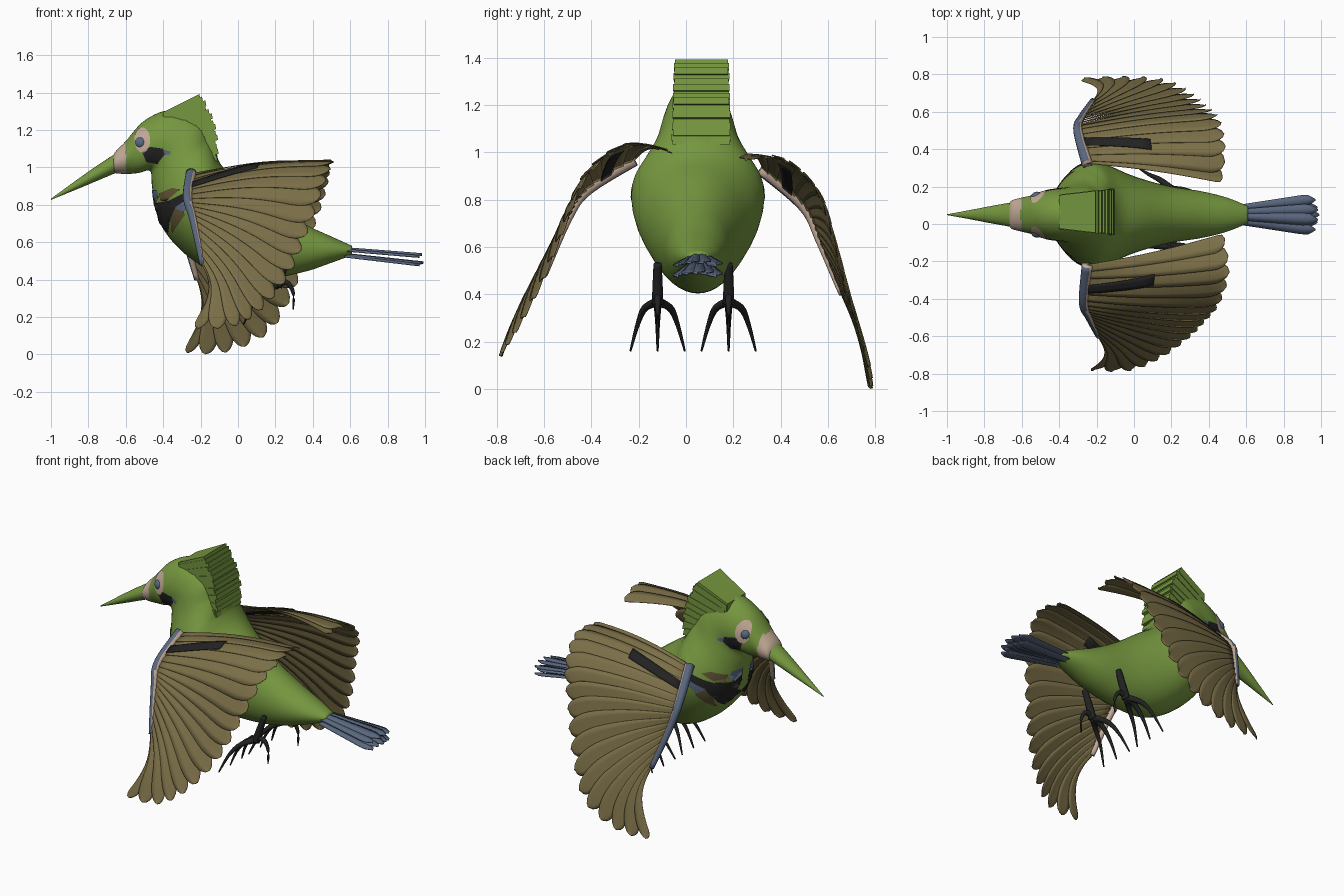
import bpy, bmesh, math
from mathutils import Vector as V
from mathutils.bvhtree import BVHTree

if "Cube" in bpy.data.objects:
    bpy.data.objects.remove(bpy.data.objects["Cube"])

MID = 0.05  # y of the body's centre plane


def material(name, rgb):
    m = bpy.data.materials.new(name)
    m.use_nodes = True
    m.diffuse_color = (*rgb, 1)
    m.node_tree.nodes["Principled BSDF"].inputs["Base Color"].default_value = (*rgb, 1)
    return m


green = material("leaf green", (.18, .31, .05))
olive = material("olive brown", (.2, .16, .065))
blue = material("slate blue", (.1, .135, .21))
beige = material("pinkish beige", (.54, .4, .31))
black = material("soft black", (.016, .016, .017))
brown = material("dark brown", (.12, .09, .035))


def spline(pts, t):
    """Catmull-Rom point through pts, t from 0 to 1"""
    n = len(pts) - 1
    x = min(max(t, 0), 1) * n
    i = min(int(x), n - 1)
    u = x - i
    p = [V(pts[min(max(i + k, 0), n)]) for k in (-1, 0, 1, 2)]
    return p[1] + (p[2] - p[0]) * (u / 2) + (p[0] * 2 - p[1] * 5 + p[2] * 4 - p[3]) * (u * u / 2) \
        + (p[1] * 3 - p[0] - p[2] * 3 + p[3]) * (u ** 3 / 2)


def finish(name, bm, mats, rule=None, smooth=True, thick=0):
    bm.normal_update()
    for f in bm.faces:
        f.smooth = smooth
        if rule:
            f.material_index = rule(f.calc_center_median(), f.normal)
    me = bpy.data.meshes.new(name)
    bm.to_mesh(me)
    bm.free()
    for m in mats:
        me.materials.append(m)
    ob = bpy.data.objects.new(name, me)
    bpy.context.collection.objects.link(ob)
    if thick:
        mod = ob.modifiers.new("thickness", "SOLIDIFY")
        mod.thickness = thick
        mod.offset = 0
    return ob


def skin(bm, rows, closed):
    """Quads between successive rows of points"""
    rows = [[bm.verts.new(p) for p in r] for r in rows]
    n = len(rows[0])
    for a, b in zip(rows, rows[1:]):
        for i in range(n if closed else n - 1):
            j = (i + 1) % n
            bm.faces.new((a[i], a[j], b[j], b[i]))
    if closed:
        bm.faces.new(rows[0])
        bm.faces.new(rows[-1])
        bmesh.ops.recalc_face_normals(bm, faces=bm.faces)


def section_loft(name, sections, steps, mats, rule=None):
    """Each section: top x, top z, bottom x, bottom z, half width"""
    rows = []
    for k in range(steps + 1):
        tx, tz, bx, bz, w = spline(sections, k / steps)
        top, bot = V((tx, MID, tz)), V((bx, MID, bz))
        rows.append([(top + bot) / 2 + (top - bot) / 2 * math.cos(a) + V((0, w * math.sin(a), 0))
                     for a in (math.tau * i / 40 for i in range(40))])
    bm = bmesh.new()
    skin(bm, rows, True)
    tree = BVHTree.FromBMesh(bm)
    finish(name, bm, mats, rule)
    return tree


def tube(bm, pts, r0, r1, steps=10, sides=8):
    rows = []
    for k in range(steps + 1):
        t = k / steps
        d = spline(pts, t + .02) - spline(pts, t - .02)
        q = d.to_track_quat("Z", "Y")
        r = r0 + (r1 - r0) * t
        rows.append([spline(pts, t) + q @ V((r * math.cos(a), r * math.sin(a), 0))
                     for a in (math.tau * i / sides for i in range(sides))])
    skin(bm, rows, True)


# Body, neck and head in one skin, tail end first
body = section_loft("body", [
    (.61, .58, .61, .53, .045), (.5, .63, .5, .49, .09), (.37, .69, .35, .44, .125),
    (.2, .79, .15, .405, .155), (.05, .9, -.08, .42, .21), (-.05, .97, -.25, .51, .265),
    (-.1, 1.03, -.38, .64, .28), (-.115, 1.08, -.44, .77, .235), (-.14, 1.15, -.46, .9, .18),
    (-.19, 1.25, -.47, .98, .15), (-.36, 1.305, -.53, .97, .132), (-.5, 1.25, -.58, .965, .105),
    (-.6, 1.14, -.61, .965, .09), (-.65, 1.09, -.66, .97, .075), (-.67, 1.06, -.67, .99, .05)],
    98, [green, beige], lambda c, n: int(c.x < -.6 and c.z < 1.13))

# Beak
section_loft("beak", [(-.63, 1.09, -.63, .98, .07), (-.76, 1.005, -.76, .925, .047),
                      (-.88, .92, -.88, .875, .024), (-1, .832, -1, .826, .002)], 18, [green])


def on_body(x, z, side):
    hit = body.ray_cast(V((x, MID + side, z)), V((0, -side, 0)))
    if hit[0] is None:
        hit = body.find_nearest(V((x, MID + side * .05, z)))
    return hit[0], hit[1]


def patch(name, outline, mat, lift=.004):
    """Thin marking laid on both sides of the body"""
    for side, label in ((-1, "front"), (1, "back")):
        bm = bmesh.new()
        bm.faces.new([bm.verts.new((x, 0, z)) for x, z in outline])
        for axis in (V((1, 0, 0)), V((0, 0, 1))):
            for k in range(-40, 80):
                bmesh.ops.bisect_plane(bm, geom=bm.verts[:] + bm.edges[:] + bm.faces[:],
                                       plane_co=axis * k * .02, plane_no=axis)
        bmesh.ops.triangulate(bm, faces=bm.faces)
        for v in bm.verts:
            p, n = on_body(v.co.x, v.co.z, side)
            v.co = p + n * lift
        finish(label + "_" + name, bm, [mat])


def oval(x, z, rx, rz):
    return [(x + rx * math.cos(a), z + rz * math.sin(a)) for a in (math.tau * i / 24 for i in range(24))]


# Face and breast markings
patch("eye_surround", oval(-.51, 1.145, .042, .066), beige)
patch("cheek", [(-.51, 1.08), (-.47, 1.11), (-.4, 1.1), (-.39, 1.07), (-.43, 1.02), (-.49, 1.03)], black)
patch("cheek_tip", [(-.4, 1.095), (-.36, 1.085), (-.36, 1.07), (-.39, 1.065)], blue)
patch("breast_band", [(-.452, .85), (-.43, .81), (-.37, .82), (-.25, .88), (-.25, .84), (-.33, .79),
                      (-.36, .72), (-.37, .65), (-.41, .69), (-.44, .76)], black, .005)
patch("breast_upper", [(-.42, .86), (-.35, .89), (-.31, .88), (-.38, .82), (-.41, .82)], brown)
patch("breast_lower", [(-.36, .73), (-.33, .79), (-.28, .75), (-.35, .65)], brown)
patch("breast_front", [(-.455, .88), (-.43, .88), (-.42, .84), (-.435, .81), (-.45, .84)], blue, .006)
patch("breast_side", [(-.34, .785), (-.25, .84), (-.24, .81), (-.29, .76)], blue)

# Eyes
for side, label in ((-1, "front"), (1, "back")):
    p, n = on_body(-.525, 1.135, side)
    bm = bmesh.new()
    bmesh.ops.create_uvsphere(bm, u_segments=20, v_segments=12, radius=.034)
    bmesh.ops.translate(bm, verts=bm.verts, vec=p - n * .019)
    finish(label + "_eye", bm, [blue])

# Crest of stacked wedge feathers, roots sunk in the head
bm = bmesh.new()
COUNT = 17
for i in range(COUNT):
    f = i / (COUNT - 1)
    rx, rz = spline([(-.4, 1.285), (-.36, 1.2), (-.28, 1.12), (-.22, 1.06)], f)
    tx, tz = spline([(-.2, 1.38), (-.145, 1.27), (-.12, 1.17), (-.115, 1.05)], f)
    tx += .007 * (i % 3 - 1)
    w = .112 + .01 * f + .004 * (i % 2)
    rows = [[V((x, MID + .015 + s * half, z)) for x, z, half in (
        (rx, rz + .01, w * .8), (tx, tz + .012, w), (tx + .006, tz - .016, w), (rx, rz - .03, w * .8))]
        for s in (-1, 1)]
    skin(bm, rows, True)
finish("crest", bm, [green], smooth=False)


# Wings
def wing(label, side, roots, tips):
    def sheet(s, t):
        a, b = spline(roots, s), spline(tips, s)
        lift = V((.06 * s ** 3, side * .012, .036 - .016 * s))
        return a.lerp(b, t) + lift * math.sin(math.pi * t)

    def normal(s, t):
        e = .02
        u = sheet(min(s + e, 1), t) - sheet(max(s - e, 0), t)
        return u.cross(sheet(s, t + e) - sheet(s, t - e)).normalized()

    # Overlapping feathers, the outer ones slimmer
    count = 17
    bm = bmesh.new()
    for i in range(count):
        s = (i + .5) / count
        start = .92 - .32 * s
        rows = []
        for k in range(15):
            t = 1 - (1 - k / 14) ** 1.6
            end = max(0, (t - start) / (1 - start))
            half = .78 / count * (1 - .25 * s * end) * math.sqrt(max(1 - end ** (2 + s), .003))
            rows.append([sheet(s + a * half, t) + normal(s, t) * (.006 * a) for a in (-1, -.5, 0, .5, 1)])
        skin(bm, rows, False)
    finish(label + "_wing_feathers", bm, [olive], thick=.003)
    # Dark stripe above and below, running toward the inner edge
    for lift, face in ((.011, "upper"), (-.011, "lower")):
        bm = bmesh.new()
        skin(bm, [[sheet(s - .12 * t, t) + normal(s - .12 * t, t) * lift for s in (.18, .2, .22, .24)]
                  for t in (.03, .1, .2, .3, .4, .48)], False)
        finish(label + "_wing_stripe_" + face, bm, [black], thick=.003)
    # Arm along the leading edge
    bm = bmesh.new()
    tube(bm, roots, .03, .014, 16, 12)
    finish(label + "_wing_arm", bm, [blue, beige], lambda c, n: int(n.x > .45 or n.y * side < -.6))


wing("front", -1,
     [(-.25, -.22, .97), (-.27, -.42, .84), (-.24, -.5, .72), (-.19, -.6, .48)],
     [(.48, -.05, 1), (.51, -.25, 1.03), (.46, -.42, .9), (.38, -.52, .67),
      (.29, -.61, .45), (.15, -.71, .26), (-.02, -.78, .15), (-.25, -.78, .14)])
wing("back", 1,
     [(-.25, .32, .93), (-.3, .5, .77), (-.28, .57, .62), (-.22, .66, .4)],
     [(.47, .22, .97), (.49, .41, .97), (.46, .56, .83), (.39, .63, .62),
      (.31, .7, .36), (.17, .77, .12), (-.07, .785, .01), (-.3, .775, .01)])

# Tail fan in two layers
bm = bmesh.new()
for layer, count in ((0, 5), (1, 4)):
    for i in range(count):
        a = 2 * i / (count - 1) - 1
        root = V((.57, MID + .036 * a, .54 + .032 * layer - .01 * a * a))
        tip = V((.99 - .02 * abs(a), MID + .08 * a, .495 + .045 * layer - .012 * a * a))
        rows = []
        for k in range(11):
            t = k / 10
            w = (.018 + .018 * t) * math.sqrt(max(1 - max(0, (t - .8) / .2) ** 2, .01))
            p = root.lerp(tip, t)
            rows.append([p + V((0, w * e, -.006 * abs(e) + .004 * e)) for e in (-1, 0, 1)])
        skin(bm, rows, False)
finish("tail_feathers", bm, [blue], thick=.005)

# Legs and clawed toes
for y, label in ((-.12, "front"), (.18, "back")):
    bm = bmesh.new()
    tube(bm, [(.27, y, .53), (.24, y, .45), (.21, y, .36)], .017, .025)
    for d in (-1, 0, 1):
        tube(bm, [(.21, y, .37), (.14, y + .055 * d, .34), (.08, y + .085 * d, .27), (.03, y + .115 * d, .16)],
             .021, .004)
    tube(bm, [(.2, y, .37), (.26, y, .385), (.295, y, .33), (.295, y, .24)], .02, .004)
    finish(label + "_leg", bm, [black])
